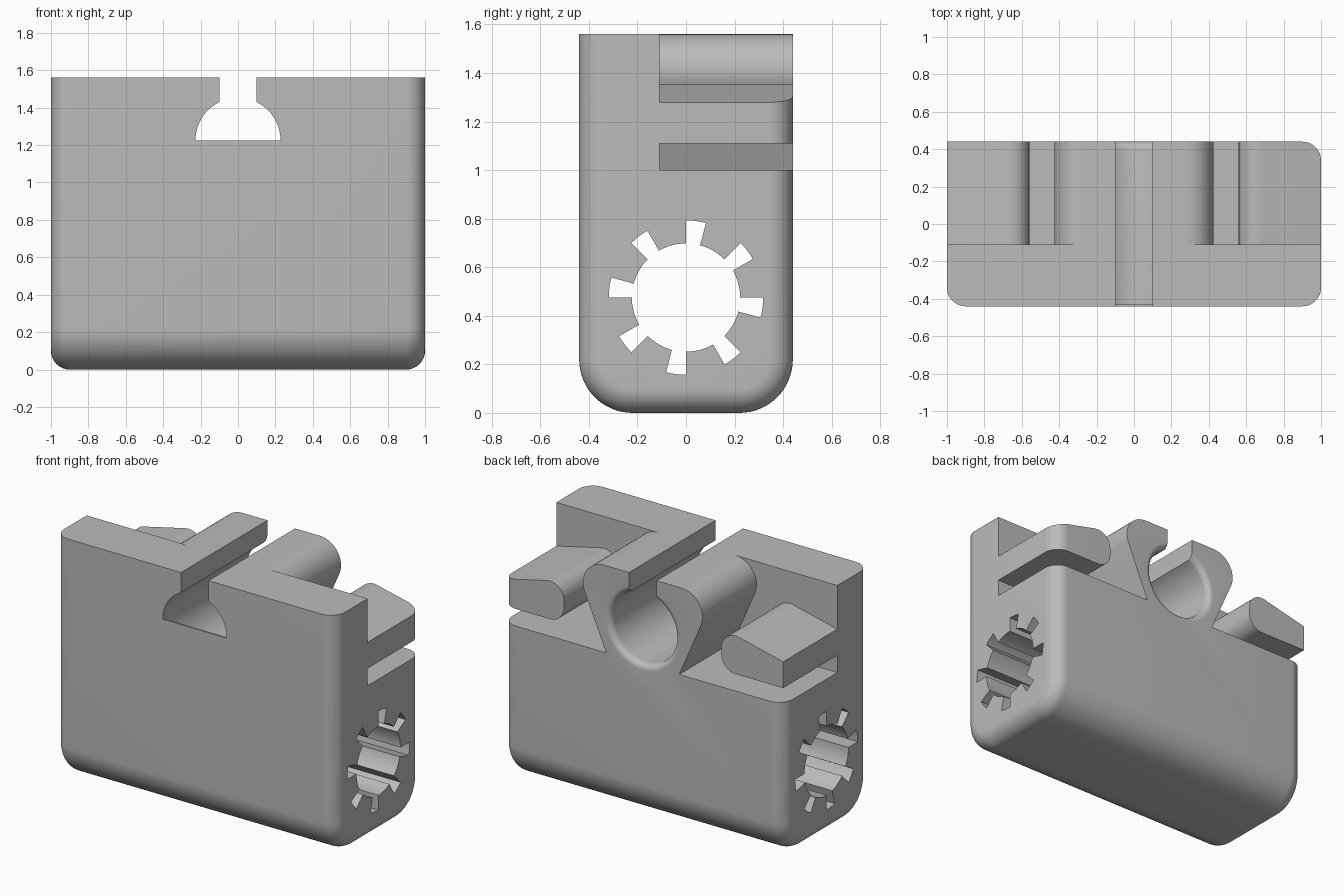
import bpy, bmesh
from math import sin, cos, pi, radians

cube = bpy.data.objects.get("Cube")
if cube:
    bpy.data.objects.remove(cube)

grey = bpy.data.materials.new("plain grey")
grey.use_nodes = True
COLOUR = (0.5, 0.5, 0.5, 1)
grey.diffuse_color = COLOUR
grey.node_tree.nodes["Principled BSDF"].inputs["Base Color"].default_value = COLOUR

W, D, H = 1.0, 0.44, 1.56      # half width, half depth, height
FLOOR, WALL = 1.0, -0.11       # floor of the rear recess, back of the front wall
BORE_Z, BORE_R = 1.225, 0.228


def arc(cx, cy, r, a, b, n=16):
    """Points on an arc from a to b degrees."""
    return [(cx + r * cos(radians(a + (b - a) * i / n)),
             cy + r * sin(radians(a + (b - a) * i / n))) for i in range(n + 1)]


def loft(name, rings):
    """Closed solid through equal rings of points."""
    bm = bmesh.new()
    loops = [[bm.verts.new(p) for p in ring] for ring in rings]
    n = len(loops[0])
    for a, b in zip(loops, loops[1:]):
        for i in range(n):
            j = (i + 1) % n
            bm.faces.new((a[i], a[j], b[j], b[i]))
    bm.faces.new(loops[0])
    bm.faces.new(loops[-1])
    bmesh.ops.recalc_face_normals(bm, faces=bm.faces)
    mesh = bpy.data.meshes.new(name)
    bm.to_mesh(mesh)
    bm.free()
    mesh.materials.append(grey)
    ob = bpy.data.objects.new(name, mesh)
    bpy.context.collection.objects.link(ob)
    return ob


def along_y(name, pts, y0, y1):
    return loft(name, [[(x, y, z) for x, z in pts] for y in (y0, y1)])


def along_x(name, pts, x0, x1):
    return loft(name, [[(x, y, z) for y, z in pts] for x in (x0, x1)])


def select(ob):
    bpy.ops.object.select_all(action='DESELECT')
    ob.select_set(True)
    bpy.context.view_layer.objects.active = ob


def cut(target, cutter):
    cutter.hide_render = True
    mod = target.modifiers.new("cut", 'BOOLEAN')
    mod.operation, mod.solver, mod.object = 'DIFFERENCE', 'EXACT', cutter
    select(target)
    bpy.ops.object.modifier_apply(modifier=mod.name)
    bpy.data.objects.remove(cutter)


# Body: a U-shaped section along x, with rounded ends
def section(x, inset):
    w, r = D - inset, 0.22 - inset
    pts = [(w, H), (-w, H)] + arc(-w + r, inset + r, r, 180, 270) + arc(w - r, inset + r, r, 270, 360)
    return [(x, y, z) for y, z in pts]


END = 0.1
steps = [(W - END + END * sin(t), END * (1 - cos(t))) for t in [i * pi / 24 for i in range(13)]]
rings = [section(-x, i) for x, i in reversed(steps)] + [section(x, i) for x, i in steps]
body = loft("body", rings)

# Profiles of the rear recess: flared clamp side, and arm with rounded nose
clamp = [(0.275, 1.8)] + arc(0.275, 1.41, 0.15, 90, -19) + [(0.26, FLOOR)]
nose = arc(0.66, 1.21, 0.1, 270, 180, 10) + arc(0.66, 1.255, 0.1, 180, 77, 12)


def arm(end):
    """Arm outline reaching out to x = end, its top sloping down."""
    x0, z0 = nose[-1]
    return [(end, 1.11)] + nose + [(end, z0 - 0.231 * (end - x0))]


# Left side: recess around an arm that keeps the rounded body corner
cut(body, along_y("left_recess", clamp + [(1.2, FLOOR)] + arm(1.2) + [(1.2, 1.8)], WALL, 0.7))

# Right side: open recess, with a square-cornered arm
right = [(-x, z) for x, z in clamp + [(1.2, FLOOR), (1.2, 1.8)]]
cut(body, along_y("right_recess", right, WALL, 0.7))
right_arm = along_y("right_arm", [(-x, z) for x, z in arm(W)], WALL, D)

# Round bore, closed by a thin lip at the front and flared at the back
FLARE = 0.04
lathe = [(-0.43, BORE_R)] + [(D - FLARE + FLARE * sin(t), BORE_R + FLARE * (1 - cos(t)))
                             for t in [i * pi / 16 for i in range(9)]] + [(0.6, BORE_R + FLARE)]
cut(body, loft("bore", [[(x, y, z) for x, z in arc(0, BORE_Z, r, 0, 360, 72)[:-1]] for y, r in lathe]))

# Half-round front opening and the slot above it
cut(body, along_y("front_opening", arc(0, BORE_Z, BORE_R - 0.0005, 0, 180, 36), -0.7, -0.2))
cut(body, along_y("top_slot", [(-0.098, 1.3), (0.098, 1.3), (0.098, 1.8), (-0.098, 1.8)], -0.7, 0.7))

# Toothed shaft hole right through the sides
teeth = []
for k in range(8):
    a = 75 + 45 * k
    teeth += arc(0, 0.475, 0.318, a, a + 15, 4) + arc(0, 0.475, 0.223, a + 15, a + 45, 8)
cut(body, along_x("shaft_hole", teeth, -1.3, 1.3))

for ob in (body, right_arm):
    select(ob)
    bpy.ops.object.shade_smooth_by_angle(angle=radians(25))
